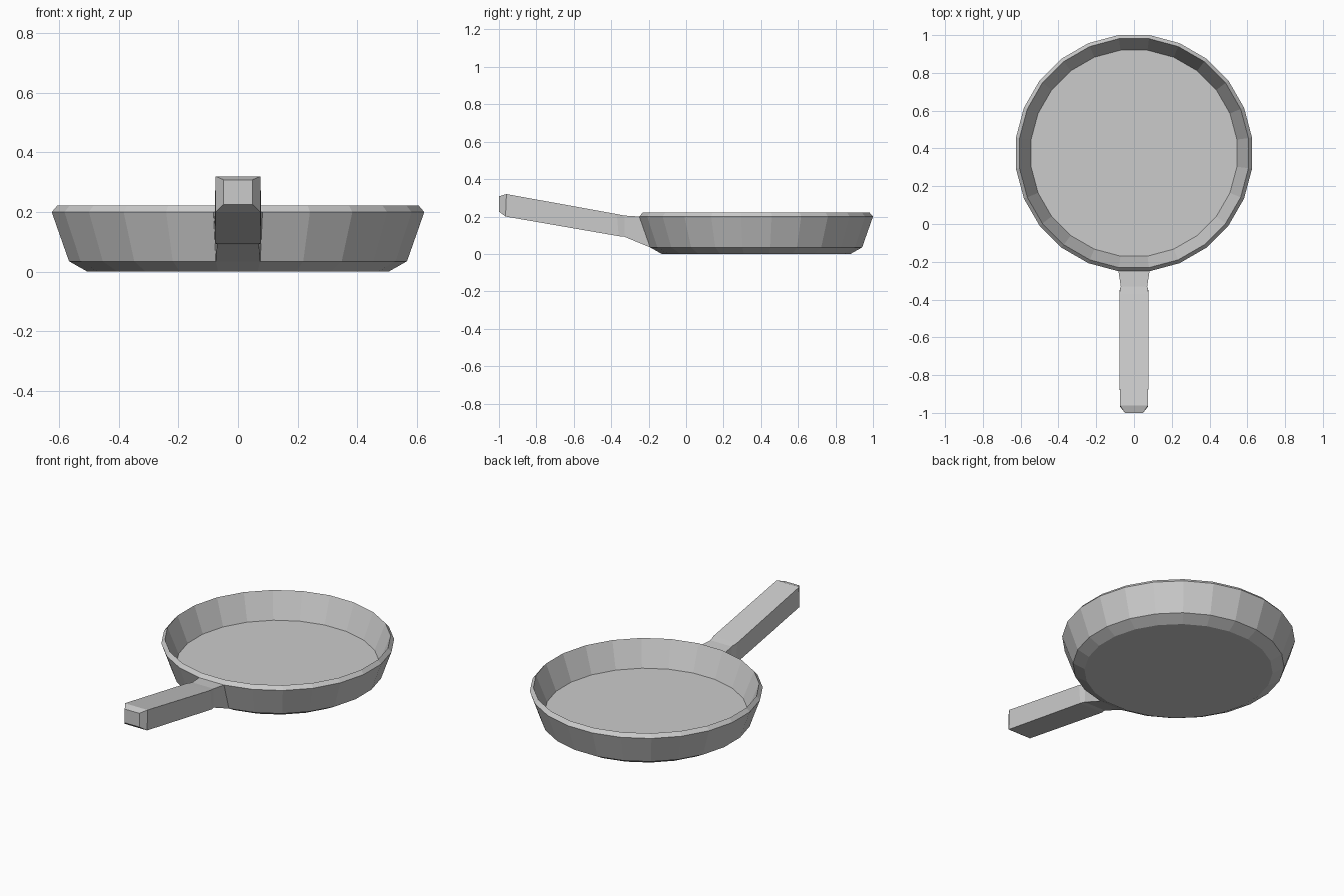
import bpy, bmesh, math

if "Cube" in bpy.data.objects:
    bpy.data.objects.remove(bpy.data.objects["Cube"])

SIDES = 24
CENTRE_Y = 0.375
bm = bmesh.new()


def ring(apothem, z):
    """Ring of vertices with a flat side facing the front."""
    r = apothem / math.cos(math.pi / SIDES)
    angles = [-math.pi / 2 + (i - 0.5) * math.tau / SIDES for i in range(SIDES)]
    return [bm.verts.new((r * math.cos(a), CENTRE_Y + r * math.sin(a), z)) for a in angles]


def bridge(a, b, skip=None):
    n = len(a)
    for i in range(n):
        if i != skip:
            bm.faces.new((a[i], a[(i + 1) % n], b[(i + 1) % n], b[i]))


# Pan: base, chamfer, outer wall, sloped rim, inner wall, floor
profile = [(0.505, 0.0), (0.567, 0.035), (0.625, 0.20), (0.606, 0.222), (0.545, 0.07)]
rings = [ring(a, z) for a, z in profile]
for k in range(len(rings) - 1):
    # leave the front wall facet open, the handle grows out of it
    bridge(rings[k], rings[k + 1], skip=0 if k == 1 else None)
bm.faces.new(rings[0][::-1])
bm.faces.new(rings[-1])

# Handle: (half width, bottom y, bottom z, top y, top z) for each section
sections = [(0.070, -0.33, 0.092, -0.33, 0.205),
            (0.078, -0.36, 0.095, -0.37, 0.213),
            (0.075, -0.965, 0.20, -0.96, 0.32),
            (0.048, -1.0, 0.226, -1.0, 0.308)]
prev = [rings[1][0], rings[1][1], rings[2][1], rings[2][0]]
for w, yb, zb, yt, zt in sections:
    loop = [bm.verts.new(c) for c in ((-w, yb, zb), (w, yb, zb), (w, yt, zt), (-w, yt, zt))]
    bridge(prev, loop)
    prev = loop
bm.faces.new(prev)

bmesh.ops.recalc_face_normals(bm, faces=bm.faces[:])
mesh = bpy.data.meshes.new("frying_pan")
bm.to_mesh(mesh)
bm.free()
bpy.context.collection.objects.link(bpy.data.objects.new("frying_pan", mesh))
